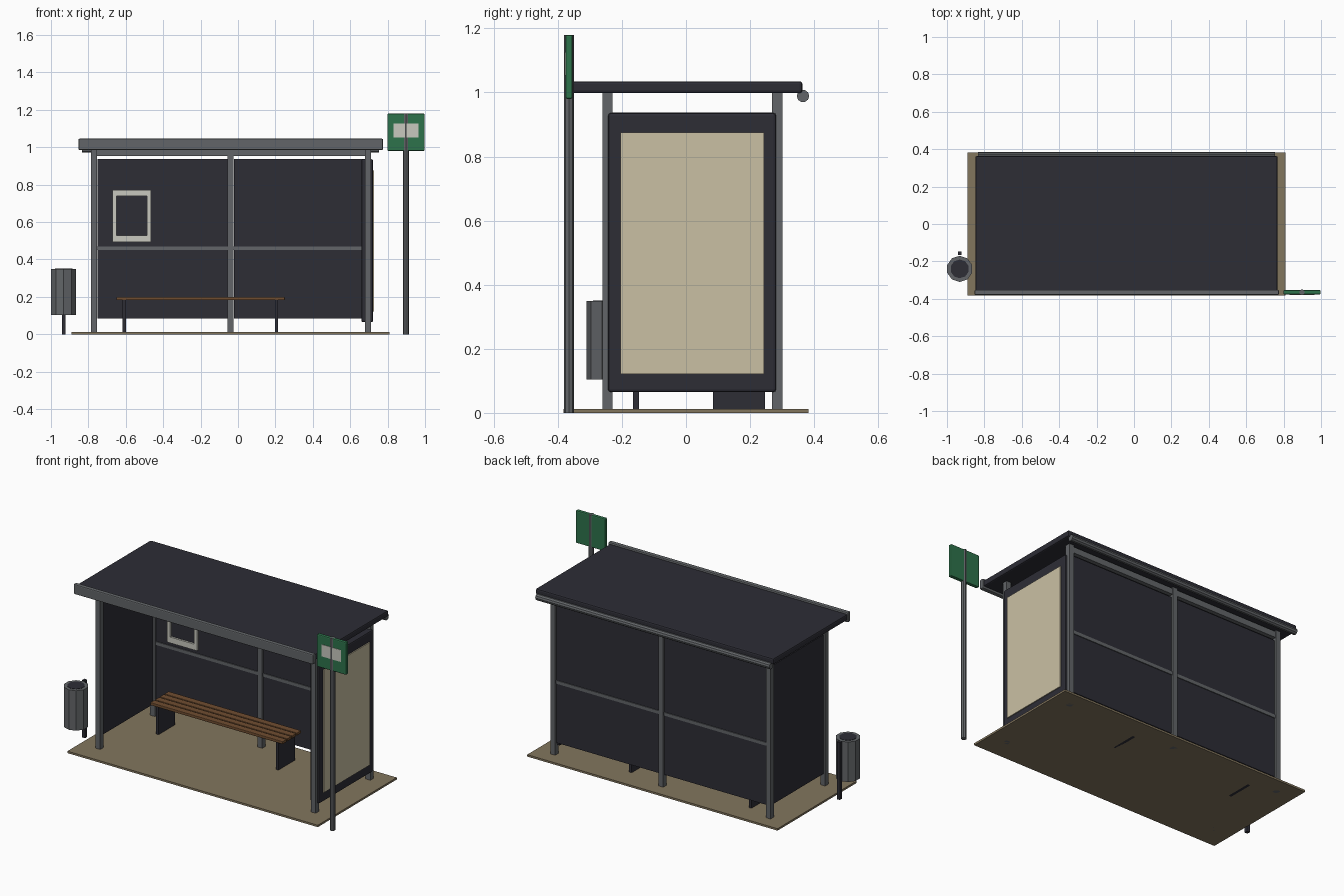
import bpy, bmesh, math
from mathutils import Matrix, Vector

if "Cube" in bpy.data.objects:
    bpy.data.objects.remove(bpy.data.objects["Cube"])


def mat(name, r, g, b):
    m = bpy.data.materials.new(name)
    m.diffuse_color = (r, g, b, 1)
    m.use_nodes = True
    m.node_tree.nodes["Principled BSDF"].inputs["Base Color"].default_value = m.diffuse_color
    return m


DARK = mat("dark panel", 0.026, 0.026, 0.036)
METAL = mat("grey metal", 0.122, 0.130, 0.138)
PAVE = mat("paving", 0.225, 0.18, 0.11)
POSTER = mat("poster cream", 0.59, 0.53, 0.37)
GREEN = mat("sign green", 0.027, 0.17, 0.07)
PALE = mat("pale grey", 0.58, 0.58, 0.52)
WOOD = mat("bench wood", 0.16, 0.075, 0.03)


def finish(bm, name, material):
    me = bpy.data.meshes.new(name)
    bm.to_mesh(me)
    bm.free()
    me.materials.append(material)
    ob = bpy.data.objects.new(name, me)
    bpy.context.collection.objects.link(ob)
    return ob


def box(name, x, y, z, material, bevel=0):
    """Box from (min, max) ranges, with optional chamfer."""
    bm = bmesh.new()
    bmesh.ops.create_cube(bm, size=1)
    for v in bm.verts:
        v.co = Vector([r[0] if c < 0 else r[1] for c, r in zip(v.co, (x, y, z))])
    if bevel:
        bmesh.ops.bevel(bm, geom=bm.edges[:], offset=bevel, segments=2,
                        profile=0.5, affect='EDGES')
    return finish(bm, name, material)


def rod(name, centre, radius, length, sides, material, axis='Z', turn=0):
    bm = bmesh.new()
    bmesh.ops.create_cone(bm, cap_ends=True, segments=sides, radius1=radius,
                          radius2=radius, depth=length)
    rot = Matrix.Rotation(turn, 4, 'Z')
    if axis == 'X':
        rot = Matrix.Rotation(math.pi / 2, 4, 'Y') @ rot
    bmesh.ops.transform(bm, matrix=Matrix.Translation(centre) @ rot, verts=bm.verts)
    return finish(bm, name, material)


# Paved base
box("base_slab", (-0.89, 0.81), (-0.383, 0.383), (0, 0.012), PAVE)

# Posts: two at the front, three at the back
XL, XM, XR = -0.769, -0.040, 0.694
YF, YB = -0.245, 0.285
for name, x, y in (("front_left_post", XL, YF), ("front_right_post", XR, YF),
                   ("back_left_post", XL, YB), ("back_middle_post", XM, YB),
                   ("back_right_post", XR, YB)):
    box(name, (x - 0.016, x + 0.016), (y - 0.016, y + 0.016), (0, 1.0), METAL)

# Back panels with rails, and left side panel
box("back_left_panel", (-0.752, -0.057), (0.280, 0.290), (0.085, 0.938), DARK)
box("back_right_panel", (-0.022, 0.677), (0.280, 0.290), (0.085, 0.938), DARK)
box("left_panel", (XL - 0.005, XL + 0.005), (-0.229, 0.269), (0.085, 0.938), DARK)
box("middle_rail", (XL, XR), (0.275, 0.295), (0.450, 0.470), METAL)
box("top_rail", (XL, XR), (0.272, 0.298), (0.953, 0.99), METAL)

# Roof, front fascia and rear gutter
box("roof", (-0.848, 0.768), (-0.365, 0.363), (0.998, 1.035), DARK, 0.008)
box("fascia", (-0.853, 0.775), (-0.379, -0.352), (0.985, 1.046), METAL, 0.006)
rod("gutter", (-0.04, 0.365, 0.989), 0.0195, 1.59, 10, METAL, 'X')

# Advertising case on the right side
box("poster_case", (0.660, 0.722), (-0.243, 0.281), (0.065, 0.936), DARK, 0.008)
box("poster", (0.718, 0.728), (-0.205, 0.243), (0.122, 0.875), POSTER)

# Bench: slab legs and wooden slats
for name, x in (("bench_left_leg", -0.608), ("bench_right_leg", 0.206)):
    box(name, (x - 0.009, x + 0.009), (0.085, 0.246), (0, 0.184), DARK)
for i in range(4):
    y = 0.076 + i * 0.0465
    box(f"bench_slat_{i + 1}", (-0.65, 0.25), (y, y + 0.040), (0.183, 0.200), WOOD, 0.003)

# Timetable frame on the back panel
for name, x, z in (("timetable_top", (-0.670, -0.465), (0.740, 0.772)),
                   ("timetable_bottom", (-0.670, -0.465), (0.492, 0.528)),
                   ("timetable_left", (-0.670, -0.649), (0.528, 0.740)),
                   ("timetable_right", (-0.486, -0.465), (0.528, 0.740))):
    box(name, x, (0.268, 0.281), z, PALE)

# Stop sign on its pole
SX, SY = 0.898, -0.365
rod("sign_pole", (SX, SY, 0.59), 0.0155, 1.18, 8, METAL)
box("sign_board", (SX - 0.1, SX + 0.1), (SY - 0.0115, SY + 0.0115), (0.98, 1.18), GREEN, 0.006)
box("sign_plate", (SX - 0.066, SX + 0.066), (SY - 0.0138, SY - 0.009), (1.053, 1.126), PALE)

# Litter bin on a short post
BX, BY = -0.932, -0.24
rod("bin_body", (BX, BY, 0.2265), 0.07, 0.245, 10, METAL)
rod("bin_opening", (BX, BY, 0.348), 0.050, 0.006, 10, DARK)
box("bin_post", (BX - 0.01, BX + 0.01), (-0.166, -0.146), (0, 0.352), DARK)
